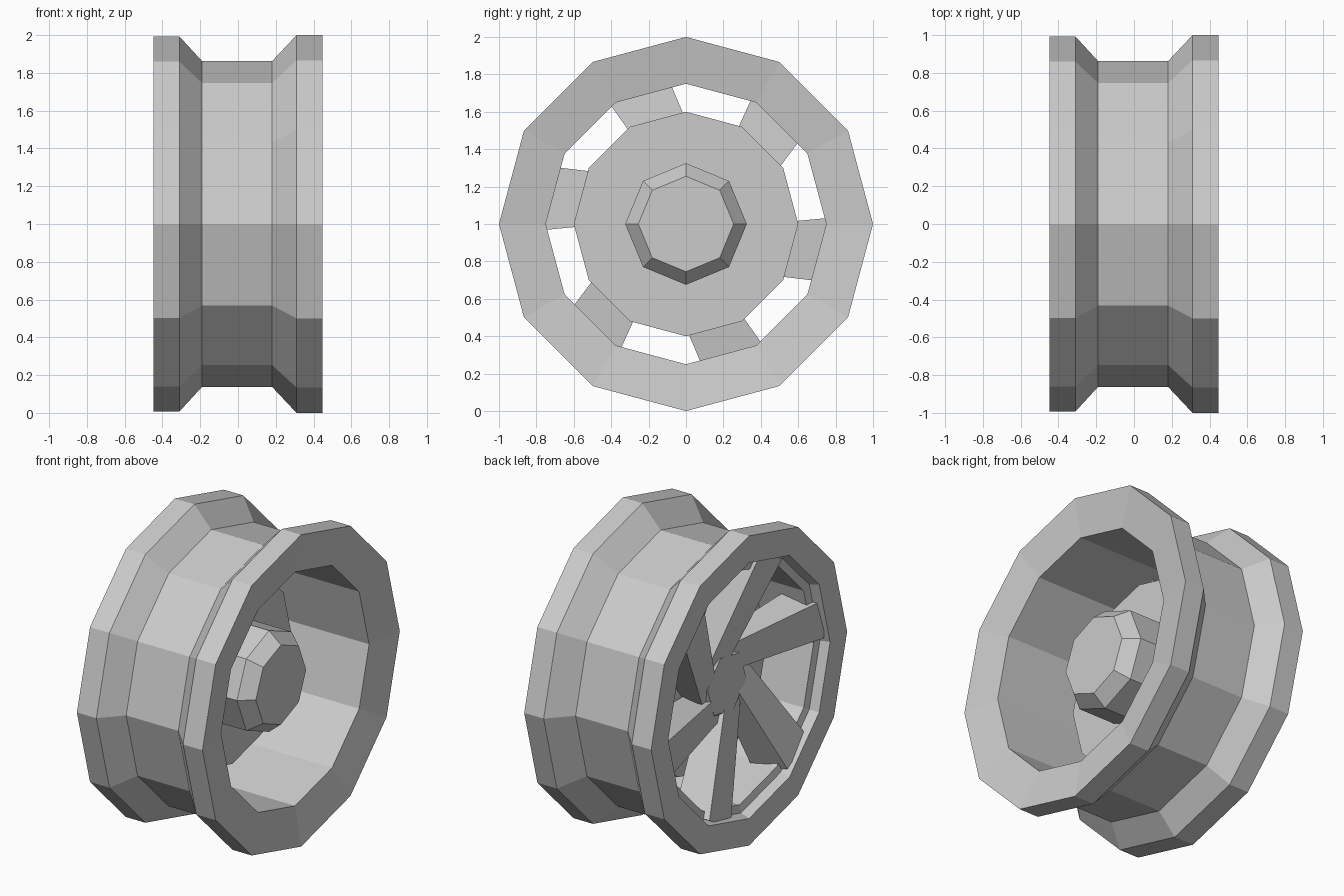
import bpy, bmesh
from math import cos, sin, pi, radians

if "Cube" in bpy.data.objects:
    bpy.data.objects.remove(bpy.data.objects["Cube"])


def finish(name, bm):
    bmesh.ops.recalc_face_normals(bm, faces=bm.faces)
    me = bpy.data.meshes.new(name)
    bm.to_mesh(me)
    bm.free()
    ob = bpy.data.objects.new(name, me)
    bpy.context.collection.objects.link(ob)
    return ob


def lathe(name, profile, sides, start=90, ring=False):
    """Turn an (x, radius) profile round the axle; ring closes the profile, otherwise the ends are capped."""
    bm = bmesh.new()
    loops = []
    for x, r in profile:
        loops.append([bm.verts.new((x, r * cos(a), 1 + r * sin(a)))
                      for a in (radians(start) + 2 * pi * i / sides for i in range(sides))])
    pairs = list(zip(loops, loops[1:]))
    if ring:
        pairs.append((loops[-1], loops[0]))
    for p, q in pairs:
        for i in range(sides):
            j = (i + 1) % sides
            bm.faces.new((p[i], p[j], q[j], q[i]))
    if not ring:
        bm.faces.new(loops[0])
        bm.faces.new(loops[-1])
    return finish(name, bm)


# Rim: flanged barrel, dished on the inner side, stepped lip on the spoke side
lathe("rim", [(-.448, .993), (-.31, .993), (-.19, .862), (.18, .862), (.31, 1), (.448, 1),
              (.405, .75), (-.38, .75), (-.39, .80), (-.448, .82)], 12, ring=True)

# Inner disc and bevelled hub
lathe("brake_disc", [(-.15, .6), (-.04, .6)], 12)
lathe("hub", [(-.15, .325), (.22, .325), (.305, .255)], 8)

# Hexagonal centre cap on the spoke side
lathe("centre_cap", [(-.15, .23), (-.26, .23), (-.29, .2)], 6, start=10)

# Six offset spokes: (x, distance outward, low side, high side) sections
sections = [[(-.26, 0, .06, .22), (-.13, 0, .04, .22)],
            [(-.425, .79, .03, .275), (-.22, .79, -.035, .315)]]
for k in range(6):
    a = radians(60 * k)
    bm = bmesh.new()
    ends = []
    for (xf, d, lo, hi), (xb, _, blo, bhi) in sections:
        corners = [(xf, d, lo), (xf, d, hi), (xb, d, bhi), (xb, d, blo)]
        ends.append([bm.verts.new((x, o * cos(a) + s * sin(a), 1 + o * sin(a) - s * cos(a)))
                     for x, o, s in corners])
    p, q = ends
    for i in range(4):
        j = (i + 1) % 4
        bm.faces.new((p[i], p[j], q[j], q[i]))
    bm.faces.new(p)
    bm.faces.new(q)
    finish(f"spoke_{k + 1}", bm)
